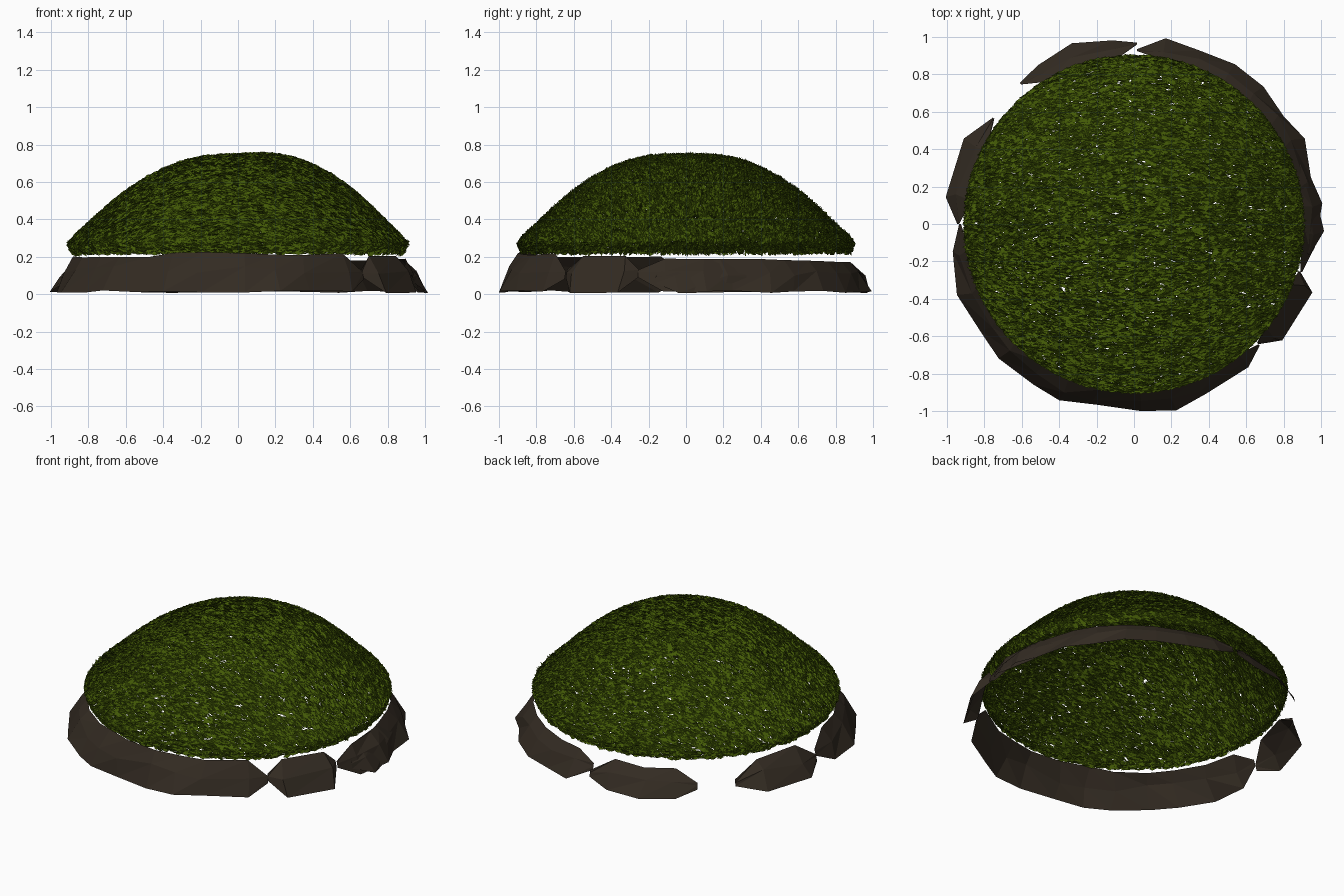
import bpy, math, random
from mathutils import Vector, Matrix

if "Cube" in bpy.data.objects:
    bpy.data.objects.remove(bpy.data.objects["Cube"])

random.seed(7)


def material(name, rgb):
    m = bpy.data.materials.new(name)
    m.diffuse_color = (*rgb, 1)
    m.use_nodes = True
    m.node_tree.nodes["Principled BSDF"].inputs["Base Color"].default_value = m.diffuse_color
    return m


def make_object(name, verts, faces, mat):
    me = bpy.data.meshes.new(name)
    me.from_pydata(verts, [], faces)
    me.materials.append(mat)
    ob = bpy.data.objects.new(name, me)
    bpy.context.collection.objects.link(ob)
    return ob


def polar(deg, r, z):
    a = math.radians(deg)
    return (r * math.cos(a), r * math.sin(a), z)


rock = material("dark brown rock", (0.033, 0.024, 0.016))
moss = material("moss green", (0.058, 0.105, 0.002))

# Moss mound: small leaves scattered over a domed profile (radius, height)
profile = [(0, .737), (.1, .736), (.2, .727), (.3, .702), (.4, .663), (.5, .61),
           (.6, .545), (.7, .463), (.8, .372), (.87, .31), (.9, .27), (.88, .222)]
segs = list(zip(profile, profile[1:]))
weights = [(a[0] + b[0]) * math.dist(a, b) for a, b in segs]
X = Vector((1, 0, 0))
verts, faces = [], []
for a, b in random.choices(segs, weights, k=44000):
    # area-uniform position along the profile segment
    r = math.sqrt(a[0] ** 2 + (b[0] ** 2 - a[0] ** 2) * random.random())
    t = (r - a[0]) / (b[0] - a[0])
    z = a[1] + (b[1] - a[1]) * t
    bulge = .012 * math.sin(math.pi * min(r / .85, 1))
    th = random.uniform(0, math.tau)
    c, s = math.cos(th), math.sin(th)
    p = Vector((r * c, r * s, z + bulge * (1 + c) + random.uniform(-.008, .008)))
    n = Vector(((a[1] - b[1]) * c, (a[1] - b[1]) * s, b[0] - a[0])).normalized()
    # leaves run mostly along x, follow the slope, and roll at random
    d = X + Vector([random.uniform(-.3, .3) for _ in range(3)])
    d = (d - .8 * d.dot(n) * n).normalized()
    w = n.cross(d).normalized()
    roll = random.uniform(-1.2, 1.2) + random.choice((0, math.pi))
    w = Matrix.Rotation(roll, 3, d) @ w
    d *= random.uniform(.017, .028)
    w *= random.uniform(.008, .013)
    i = len(verts)
    verts += [p - d, p - w - d * .1, p + d, p + w - d * .1]
    faces.append((i, i + 1, i + 2, i + 3))
make_object("moss_mound", verts, faces, moss)

# Rock rim: broken sloping strips that pinch together at both ends
# (start angle, end angle, pinch radius, pinch height)
strips = [(180, 316, .93, .1), (316, 344, .92, .11), (344, 449, .93, .11),
          (89, 129, .965, .08), (143, 180, .94, .07), (350, 380, .95, .08)]
verts, faces = [], []
for start, end, pinch_r, pinch_z in strips:
    base = len(verts)
    steps = max(3, round((end - start) / 11))
    for k in range(steps + 1):
        ang = start + (end - start) * k / steps
        inner = 0 < k < steps
        if inner:
            # rows spread towards the strip ends, rim a little taller at the front
            if k in (1, steps - 1):
                ang += (3 if k > 1 else -3)
            ang += random.uniform(-1.5, 1.5)
            ro, zb = 1.005 + random.uniform(-.03, .02), random.uniform(.005, .02)
            ri = random.uniform(.88, .905)
            zt = .192 - .025 * math.sin(math.radians(ang)) + random.uniform(-.015, .01)
        else:
            ro, zb, ri, zt = pinch_r + .005, pinch_z - .02, pinch_r - .005, pinch_z + .02
        f = random.uniform(.45, .75)
        rm = ro + (ri - ro) * f + (random.uniform(.005, .025) if inner else 0)
        shift = random.uniform(-2, 2) if inner else 0
        verts += [polar(ang, ro, zb), polar(ang + shift, rm, zb + (zt - zb) * f),
                  polar(ang, ri, zt)]
    for k in range(steps):
        for j in range(2):
            q = base + 3 * k + j
            faces += [(q, q + 3, q + 4), (q, q + 4, q + 1)]
make_object("rock_rim", verts, faces, rock)
